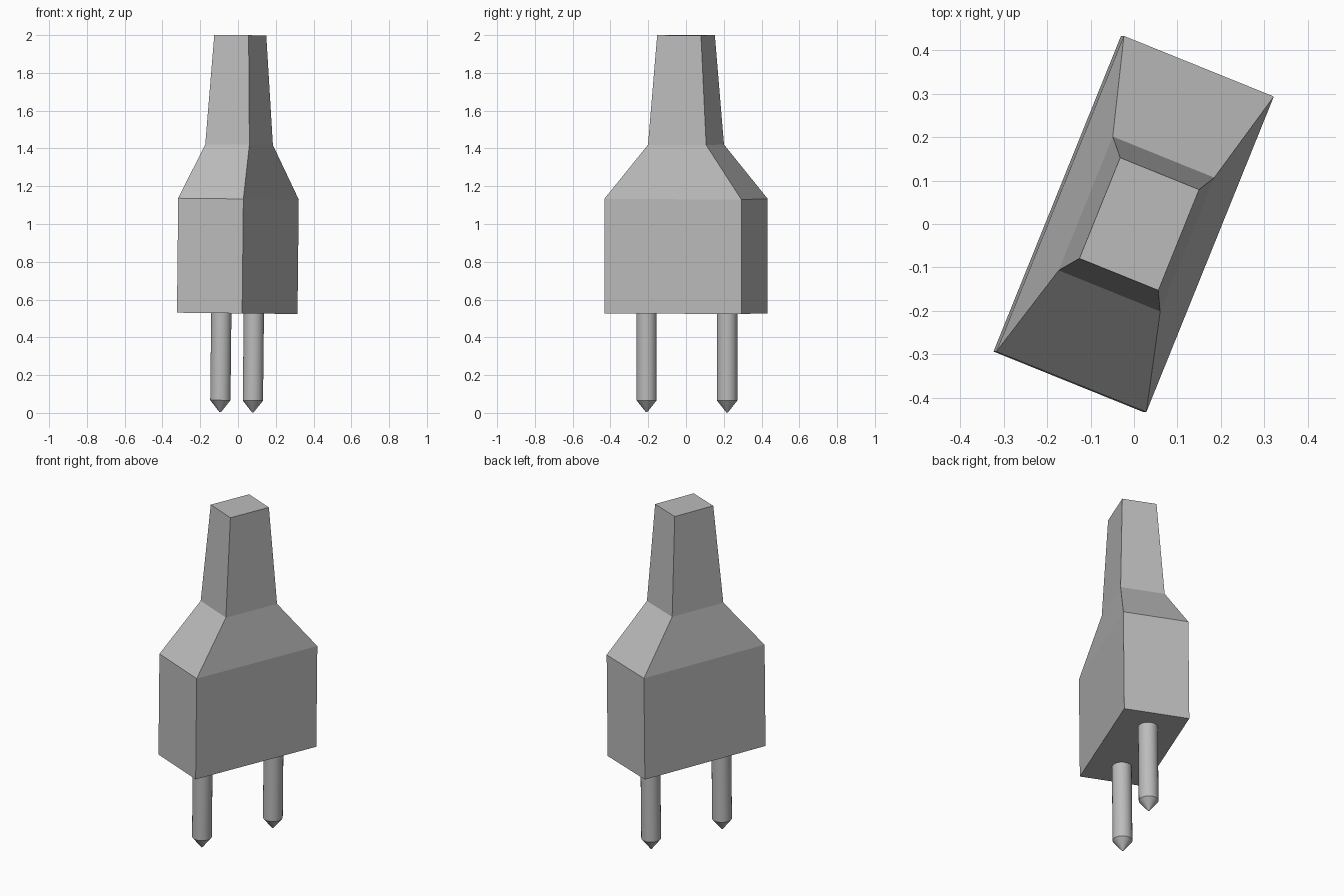
import bpy
import bmesh
import math
from mathutils import Matrix

cube = bpy.data.objects.get("Cube")
if cube:
    bpy.data.objects.remove(cube, do_unlink=True)

grey = bpy.data.materials.new("plain grey")
grey.use_nodes = True
colour = (0.5, 0.5, 0.5, 1)
grey.diffuse_color = colour
grey.node_tree.nodes["Principled BSDF"].inputs["Base Color"].default_value = colour

# The whole plug is turned about z and leans very slightly towards +x
PIVOT = Matrix.Translation((0, 0, 0.9))
POSE = (PIVOT @ Matrix.Rotation(0.011, 4, "Y")
        @ Matrix.Rotation(math.radians(-22), 4, "Z") @ PIVOT.inverted())


def loft(name, rings, smooth=False):
    """Skin a stack of closed rings, capping both ends."""
    bm = bmesh.new()
    loops = [[bm.verts.new(p) for p in ring] for ring in rings]
    for a, b in zip(loops, loops[1:]):
        n = len(a)
        for i in range(n):
            j = (i + 1) % n
            bm.faces.new((a[i], a[j], b[j], b[i]))
    bm.faces.new(loops[0][::-1])
    bm.faces.new(loops[-1])
    bmesh.ops.remove_doubles(bm, verts=bm.verts, dist=1e-5)
    bmesh.ops.recalc_face_normals(bm, faces=bm.faces)
    mesh = bpy.data.meshes.new(name)
    bm.to_mesh(mesh)
    bm.free()
    mesh.transform(POSE)
    mesh.materials.append(grey)
    obj = bpy.data.objects.new(name, mesh)
    bpy.context.collection.objects.link(obj)
    if smooth:
        bpy.ops.object.select_all(action="DESELECT")
        obj.select_set(True)
        bpy.context.view_layer.objects.active = obj
        bpy.ops.object.shade_smooth_by_angle(angle=math.radians(35))
    return obj


def rectangle(width, depth, z):
    return [(sx * width / 2, sy * depth / 2, z)
            for sx, sy in ((-1, -1), (1, -1), (1, 1), (-1, 1))]


def circle(radius, y, z, sides=24):
    return [(radius * math.cos(a), y + radius * math.sin(a), z)
            for a in (math.tau * i / sides for i in range(sides))]


# Body: block, sloping shoulders and tapered cable grip
loft("plug_body", [rectangle(w, d, z) for w, d, z in (
    (0.372, 0.783, 0.527), (0.372, 0.783, 1.133),
    (0.252, 0.332, 1.42), (0.196, 0.25, 2.0))])

# Two round prongs with pointed tips
for name, y in (("front_prong", -0.225), ("back_prong", 0.235)):
    loft(name, [circle(r, y, z) for r, z in (
        (0.004, 0.003), (0.054, 0.066), (0.054, 0.54))], smooth=True)
